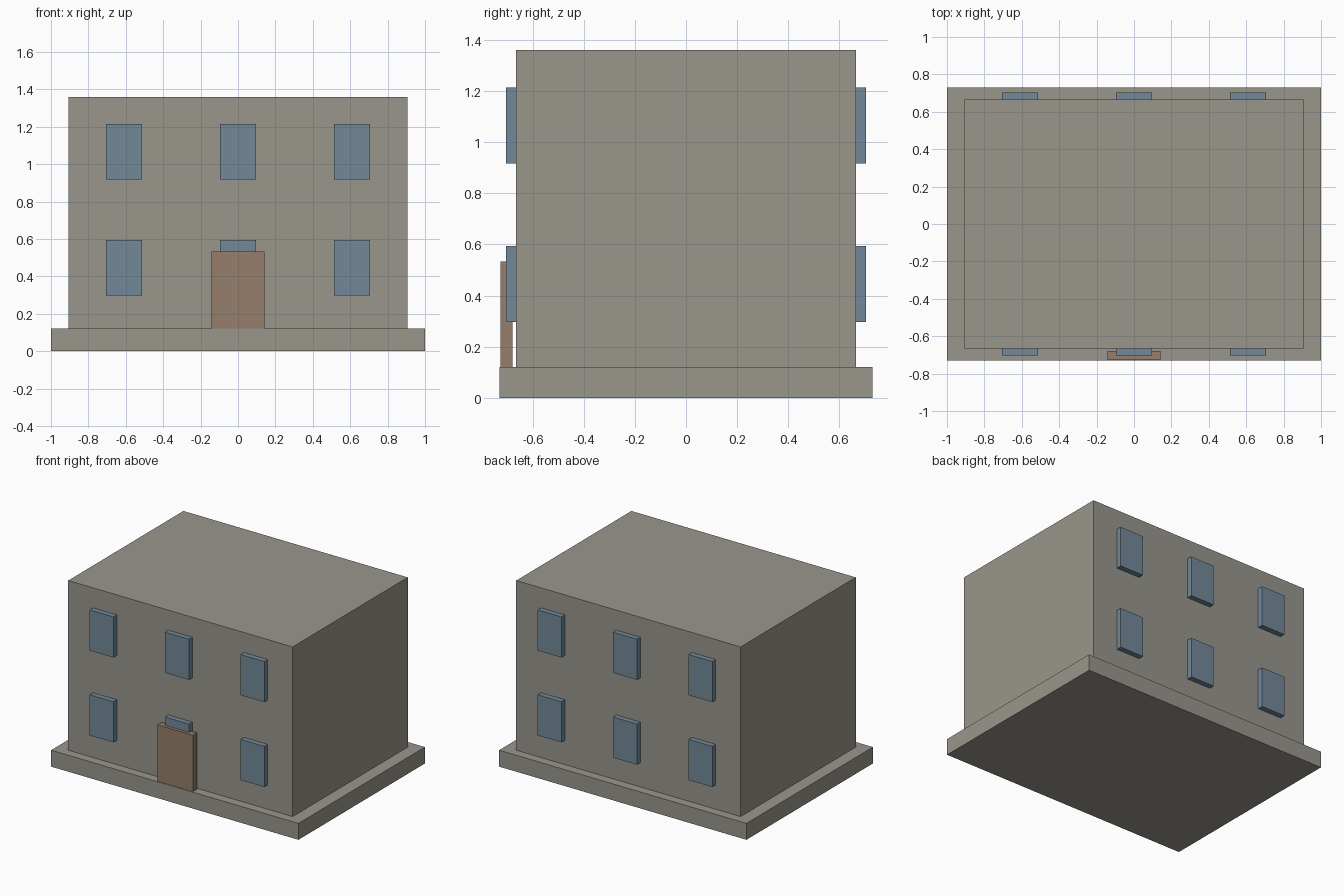
import bpy

default = bpy.data.objects.get("Cube")
if default:
    bpy.data.objects.remove(default, do_unlink=True)


def make_material(name, rgb):
    mat = bpy.data.materials.new(name)
    mat.use_nodes = True
    mat.diffuse_color = (*rgb, 1)
    mat.node_tree.nodes["Principled BSDF"].inputs["Base Color"].default_value = (*rgb, 1)
    return mat


def box(name, low, high, mat):
    """Flat-shaded box between two opposite corners."""
    bpy.ops.mesh.primitive_cube_add(size=1)
    obj = bpy.context.object
    obj.name = name
    for v in obj.data.vertices:
        v.co = [b if c > 0 else a for a, b, c in zip(low, high, v.co)]
    obj.data.materials.append(mat)
    return obj


stone = make_material("warm grey stone", (0.32, 0.305, 0.265))
glass = make_material("blue grey glass", (0.17, 0.25, 0.315))
wood = make_material("brown wood", (0.305, 0.21, 0.145))

WALL_X, WALL_Y = 0.907, 0.665
BASE_TOP, ROOF = 0.12, 1.36

# Plinth and main block
box("foundation", (-1, -0.73, 0), (1, 0.73, BASE_TOP), stone)
box("building_body", (-WALL_X, -WALL_Y, BASE_TOP), (WALL_X, WALL_Y, ROOF), stone)

# Door, standing just clear of the front wall
box("front_door", (-0.143, -0.726, BASE_TOP), (0.143, -0.679, 0.533), wood)

# Two rows of three windows on the front and the back
HALF_W, HEIGHT, DEPTH = 0.096, 0.297, 0.039
for side, sign in (("front", -1), ("back", 1)):
    y0, y1 = sorted((sign * WALL_Y, sign * (WALL_Y + DEPTH)))
    for floor, sill in (("lower", 0.297), ("upper", 0.917)):
        for place, x in (("right", -0.61), ("middle", 0), ("left", 0.61)):
            box(f"{side}_{floor}_{place}_window",
                (x - HALF_W, y0, sill), (x + HALF_W, y1, sill + HEIGHT), glass)
